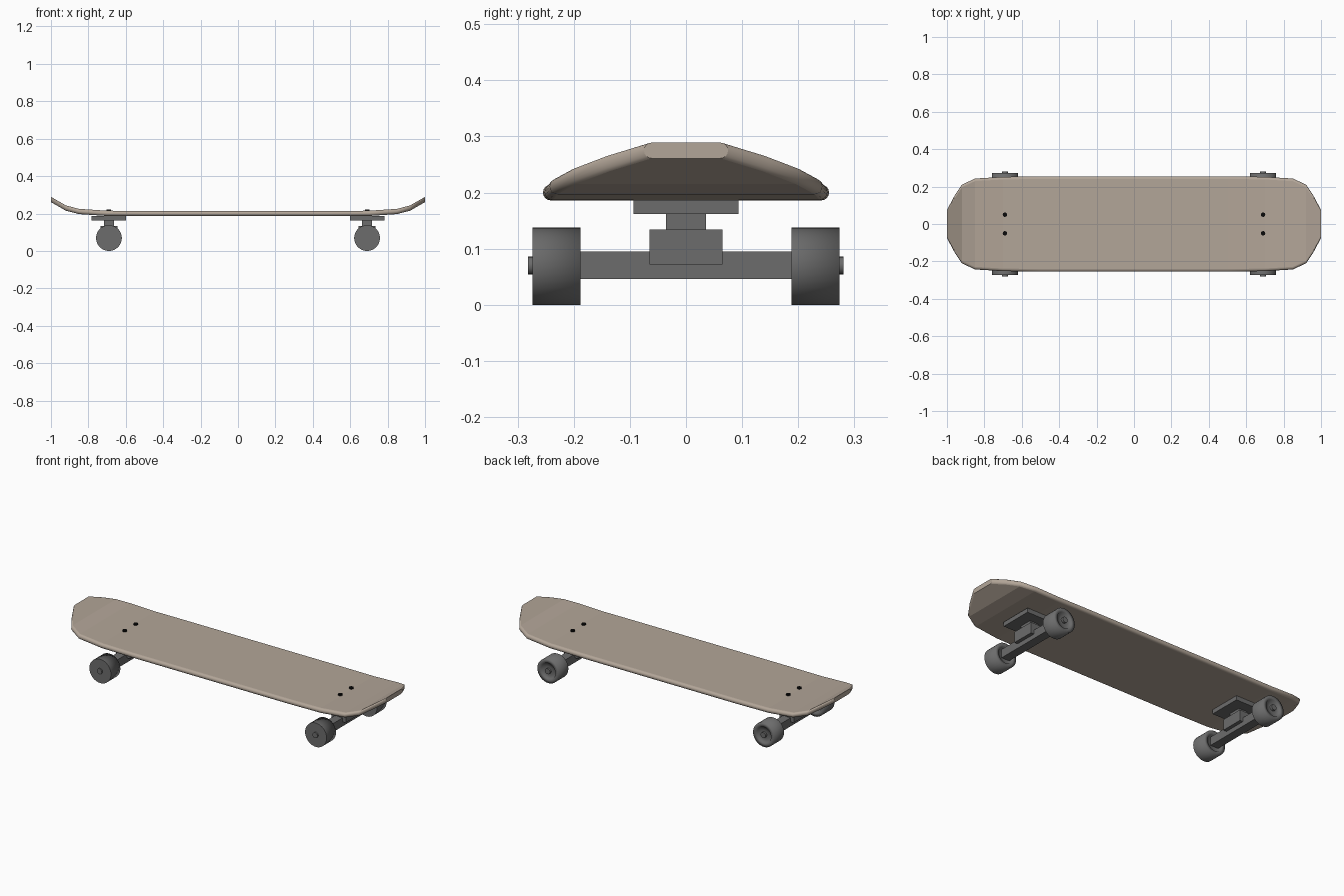
import bpy, bmesh, math
from mathutils import Matrix

if "Cube" in bpy.data.objects:
    bpy.data.objects.remove(bpy.data.objects["Cube"])


def mat(name, col):
    m = bpy.data.materials.new(name)
    m.diffuse_color = (*col, 1)
    m.use_nodes = True
    m.node_tree.nodes["Principled BSDF"].inputs["Base Color"].default_value = m.diffuse_color
    return m


WOOD = mat("tan wood", (0.45, 0.38, 0.315))
METAL = mat("dark grey", (0.15, 0.15, 0.15))
BLACK = mat("black", (0.003, 0.003, 0.003))


def finish(bm, name, material):
    bmesh.ops.recalc_face_normals(bm, faces=bm.faces)
    me = bpy.data.meshes.new(name)
    bm.to_mesh(me)
    bm.free()
    me.materials.append(material)
    ob = bpy.data.objects.new(name, me)
    bpy.context.collection.objects.link(ob)
    return ob


def box(name, x, hx, hy, z0, z1):
    bm = bmesh.new()
    bmesh.ops.create_cube(bm, size=1, matrix=Matrix.Translation((x, 0, (z0 + z1) / 2))
                          @ Matrix.Diagonal((2 * hx, 2 * hy, z1 - z0, 1)))
    return finish(bm, name, METAL)


def lathe(name, profile, loc, material, axis="Y", n=32):
    """Closed solid turned from (radius, along) points, caps at both ends."""
    bm = bmesh.new()
    rings = []
    for r, h in profile:
        ring = []
        for i in range(n):
            a = 2 * math.pi * i / n
            c, s = r * math.cos(a), r * math.sin(a)
            p = (c, h, s) if axis == "Y" else (c, s, h)
            ring.append(bm.verts.new([p[k] + loc[k] for k in range(3)]))
        rings.append(ring)
    for a, b in zip(rings, rings[1:]):
        for i in range(n):
            f = bm.faces.new((a[i], a[(i + 1) % n], b[(i + 1) % n], b[i]))
            f.smooth = True
    bm.faces.new(rings[0])
    bm.faces.new(rings[-1])
    for e in bm.edges:
        if len(e.link_faces) == 2 and e.calc_face_angle(0) > 0.6:
            e.smooth = False
    return finish(bm, name, material)


# Deck: pill cross-section lofted along upturned ends
half = [(0.5, 0.255, 0.214), (0.7, 0.252, 0.215), (0.85, 0.243, 0.225),
        (0.92, 0.21, 0.243), (0.96, 0.15, 0.266), (1.0, 0.075, 0.289)]
stations = [(-x, w, z) for x, w, z in reversed(half)] + half
R, SEG = 0.014, 8
bm = bmesh.new()
loops = []
for x, w, z in stations:
    loop = []
    for side in (1, -1):
        for i in range(SEG + 1):
            a = math.pi / 2 - math.pi * i / SEG
            loop.append(bm.verts.new((x, side * (w - R + R * math.cos(a)),
                                      z - R + side * R * math.sin(a))))
    loops.append(loop)
N = len(loops[0])
for a, b in zip(loops, loops[1:]):
    for i in range(N):
        f = bm.faces.new((a[i], a[(i + 1) % N], b[(i + 1) % N], b[i]))
        f.smooth = i % (SEG + 1) != SEG
bm.faces.new(loops[0])
bm.faces.new(loops[-1])
finish(bm, "deck", WOOD)

for end, tx in (("left", -0.69), ("right", 0.69)):
    # Truck
    box(end + "_baseplate", tx, 0.092, 0.094, 0.162, 0.187)
    box(end + "_stem", tx, 0.027, 0.036, 0.13, 0.165)
    box(end + "_hanger", tx, 0.045, 0.065, 0.072, 0.134)
    box(end + "_axle_housing", tx, 0.025, 0.19, 0.046, 0.095)
    lathe(end + "_axle", [(0.016, -0.282), (0.016, 0.281)], (tx, 0, 0.07), METAL, n=16)
    for side, s in (("front", -1), ("back", 1)):
        # Wheel, with a shallow groove on the back face
        prof = [(0.069, -0.043), (0.069, 0.043), (0.046, 0.043), (0.044, 0.037), (0.02, 0.037)]
        lathe(f"{end}_{side}_wheel", prof, (tx, s * 0.231, 0.069), METAL)
        # Deck bolt
        lathe(f"{end}_{side}_bolt", [(0.012, 0.205), (0.012, 0.222)],
              (tx, s * 0.05, 0), BLACK, axis="Z", n=16)
